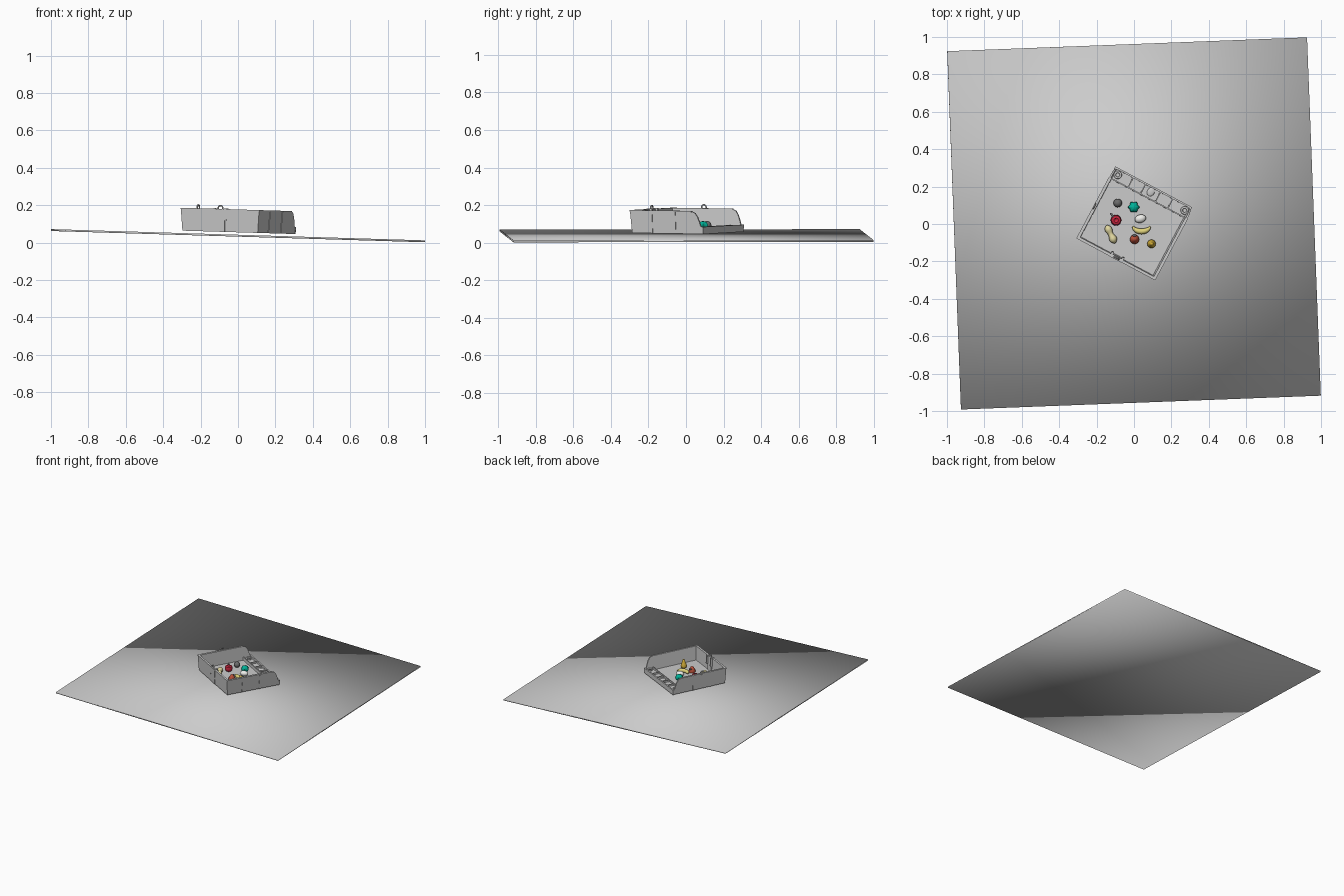
import bpy, bmesh, math
from mathutils import Matrix, Vector

if "Cube" in bpy.data.objects:
    bpy.data.objects.remove(bpy.data.objects["Cube"])

TILT = Matrix.Rotation(math.radians(1.72), 4, 'Y')
BOX = Matrix.Translation((0.003, 0.007, 0.055)) @ TILT @ Matrix.Rotation(math.radians(-28), 4, 'Z')


def mat(name, r, g, b):
    m = bpy.data.materials.new(name)
    m.diffuse_color = (r, g, b, 1)
    m.use_nodes = True
    m.node_tree.nodes["Principled BSDF"].inputs["Base Color"].default_value = m.diffuse_color
    return m


RED = mat("red", 0.6, 0.02, 0.05)
BERRY = mat("berry_red", 0.5, 0.08, 0.04)
YELLOW = mat("yellow", 0.75, 0.65, 0.2)
CREAM = mat("cream", 0.75, 0.68, 0.35)
GOLD = mat("gold", 0.65, 0.42, 0.04)
TEAL = mat("teal", 0.0, 0.45, 0.32)
DARK = mat("dark_grey", 0.15, 0.15, 0.15)
WHITE = mat("white", 0.85, 0.85, 0.82)


def finish(name, bm, matrix, material=None, angle=None):
    bmesh.ops.recalc_face_normals(bm, faces=bm.faces)
    me = bpy.data.meshes.new(name)
    bm.to_mesh(me)
    bm.free()
    ob = bpy.data.objects.new(name, me)
    bpy.context.collection.objects.link(ob)
    ob.matrix_world = matrix
    if material:
        me.materials.append(material)
    if angle:
        bpy.ops.object.select_all(action='DESELECT')
        ob.select_set(True)
        bpy.context.view_layer.objects.active = ob
        bpy.ops.object.shade_smooth_by_angle(angle=math.radians(angle))
    return ob


def flare(bm):
    # box walls lean outwards slightly towards the rim
    for v in bm.verts:
        k = v.co.z / 0.12 * 0.009
        if abs(v.co.x) > 0.2:
            v.co.x += math.copysign(k, v.co.x)
        if v.co.y < -0.18:
            v.co.y -= k


def block(name, x0, x1, y0, y1, z0, z1):
    bm = bmesh.new()
    bmesh.ops.create_cube(bm, size=1)
    for v in bm.verts:
        v.co = ((x0 + x1) / 2 + v.co.x * (x1 - x0), (y0 + y1) / 2 + v.co.y * (y1 - y0),
                (z0 + z1) / 2 + v.co.z * (z1 - z0))
    flare(bm)
    return finish(name, bm, BOX)


def ring(name, pos, rot, major, minor, n=20, k=8):
    bm = bmesh.new()
    grid = [[bm.verts.new(((major + minor * math.cos(b)) * math.cos(a),
                           (major + minor * math.cos(b)) * math.sin(a), minor * math.sin(b)))
             for b in [j * math.tau / k for j in range(k)]] for a in [i * math.tau / n for i in range(n)]]
    for i in range(n):
        for j in range(k):
            bm.faces.new((grid[i][j], grid[(i + 1) % n][j], grid[(i + 1) % n][(j + 1) % k], grid[i][(j + 1) % k]))
    return finish(name, bm, BOX @ Matrix.Translation(pos) @ rot, None, 60)


def lathe(name, x, y, profile, material, n=16, lobes=0, amp=0.0):
    # revolved food piece standing on the box floor; lobes ripple the outline
    bm = bmesh.new()
    rows = []
    for r, z in profile:
        row = []
        for i in range(n):
            a = i * math.tau / n
            q = r * (1 + amp * math.cos(lobes * a))
            row.append(bm.verts.new((q * math.cos(a), q * math.sin(a), z)))
        rows.append(row)
    for p, q in zip(rows, rows[1:]):
        for i in range(n):
            bm.faces.new((p[i], p[(i + 1) % n], q[(i + 1) % n], q[i]))
    bm.faces.new(rows[0])
    bm.faces.new(rows[-1])
    return finish(name, bm, Matrix.Translation((x, y, 0.069 - 0.03 * x)) @ TILT, material, 50)


def ball(name, x, y, h, size, material, turn=0.0):
    bm = bmesh.new()
    bmesh.ops.create_uvsphere(bm, u_segments=16, v_segments=10, radius=1)
    bmesh.ops.scale(bm, vec=size, verts=bm.verts)
    m = Matrix.Translation((x, y, 0.069 - 0.03 * x + h)) @ Matrix.Rotation(math.radians(turn), 4, 'Z')
    return finish(name, bm, m, material, 60)


def tube(name, pts, radii, material):
    # tapered tube through points lying flat
    bm = bmesh.new()
    rows = []
    P = [Vector(p) for p in pts]
    for i, (p, r) in enumerate(zip(P, radii)):
        d = (P[min(i + 1, len(P) - 1)] - P[max(i - 1, 0)]).normalized()
        s = d.cross(Vector((0, 0, 1))).normalized()
        up = s.cross(d)
        rows.append([bm.verts.new(p + r * (s * math.cos(a) + up * math.sin(a)))
                     for a in [k * math.tau / 10 for k in range(10)]])
    for p, q in zip(rows, rows[1:]):
        for i in range(10):
            bm.faces.new((p[i], p[(i + 1) % 10], q[(i + 1) % 10], q[i]))
    bm.faces.new(rows[0])
    bm.faces.new(rows[-1])
    return finish(name, bm, Matrix.Identity(4), material, 60)


# table top: thin tilted slab, smooth shaded throughout
bm = bmesh.new()
bmesh.ops.create_cube(bm, size=1)
bmesh.ops.scale(bm, vec=(1.926, 1.917, 0.01), verts=bm.verts)
for f in bm.faces:
    f.smooth = True
finish("table_top", bm, Matrix.Translation((0, 0.003, 0.037)) @ TILT @ Matrix.Rotation(math.radians(2.2), 4, 'Z'))

# box floor, front wall, back lip and divider
block("box_floor", -0.228, 0.228, -0.211, 0.217, 0, 0.012)
block("front_wall", -0.228, 0.228, -0.211, -0.201, 0, 0.12)
block("back_lip", -0.23, 0.23, 0.207, 0.217, 0, 0.038)
block("hinge_shelf", -0.222, 0.222, 0.15, 0.21, 0.01, 0.022)
block("divider", -0.222, 0.222, 0.146, 0.153, 0.01, 0.036)
for i, x in enumerate((-0.12, -0.045, 0.045, 0.12)):
    block(f"shelf_rib_{i}", x - 0.003, x + 0.003, 0.15, 0.21, 0.02, 0.035)

# side walls with the swept-down rear end
side = [(-0.211, 0), (0.217, 0), (0.217, 0.036), (0.203, 0.04), (0.196, 0.062),
        (0.185, 0.09), (0.17, 0.112), (0.15, 0.12), (-0.211, 0.12)]
for name, s in (("left_wall", -1), ("right_wall", 1)):
    bm = bmesh.new()
    face = bm.faces.new([bm.verts.new((s * 0.228, y, z)) for y, z in side])
    ext = bmesh.ops.extrude_face_region(bm, geom=[face])
    bmesh.ops.translate(bm, vec=(-s * 0.01, 0, 0), verts=[g for g in ext["geom"] if isinstance(g, bmesh.types.BMVert)])
    flare(bm)
    finish(name, bm, BOX)
    # raised rim and upright ribs on each side
    block(name + "_rim", min(s * 0.214, s * 0.23), max(s * 0.214, s * 0.23), -0.211, 0.15, 0.115, 0.122)
    for i, y in enumerate((-0.09, 0.05)):
        block(f"{name}_rib_{i}", min(s * 0.227, s * 0.231), max(s * 0.227, s * 0.231), y - 0.004, y + 0.004, 0, 0.12)

# front rim and latch
block("front_rim", -0.229, 0.229, -0.213, -0.198, 0.115, 0.122)
block("latch_plate", -0.03, 0.03, -0.214, -0.196, 0, 0.122)
for i, x in enumerate((-0.032, 0.032)):
    block(f"latch_post_{i}", x - 0.006, x + 0.006, -0.215, -0.185, 0.06, 0.125)

# rings: on the front and left rims, and flat hinge rings on the rear shelf
ring("front_ring", (0, -0.214, 0.126), Matrix.Rotation(math.pi / 2, 4, 'X'), 0.014, 0.004)
ring("left_ring", (-0.235, -0.025, 0.126), Matrix.Rotation(math.pi / 2, 4, 'Y'), 0.014, 0.004)
for i, x in enumerate((-0.2, 0.205)):
    ring(f"hinge_ring_{i}", (x, 0.183, 0.028), Matrix.Identity(4), 0.016, 0.006)
ball("shelf_button", 0.09, 0.172, 0.012, (0.02, 0.025, 0.006), None, -28)

# food pieces
ball("grey_ball", -0.087, 0.112, 0.022, (0.023, 0.023, 0.022), DARK)
lathe("green_vegetable", -0.002, 0.09, [(0.012, 0), (0.022, 0.01), (0.028, 0.024), (0.02, 0.04), (0.006, 0.045)], TEAL, 24, 6, 0.12)
ball("egg", 0.034, 0.028, 0.02, (0.031, 0.022, 0.02), WHITE, 15)
lathe("apple", -0.097, 0.02, [(0.01, 0), (0.023, 0.008), (0.029, 0.025), (0.024, 0.042), (0.012, 0.046), (0.004, 0.04)], RED)
ball("apple_leaf", -0.117, 0.047, 0.04, (0.016, 0.006, 0.004), DARK, 130)
ball("apple_stem", -0.1, 0.03, 0.05, (0.003, 0.003, 0.01), DARK)
lathe("strawberry", 0.003, -0.082, [(0.024, 0), (0.025, 0.01), (0.02, 0.025), (0.011, 0.038), (0.003, 0.046)], BERRY)
ball("strawberry_leaf", 0.003, -0.06, 0.03, (0.012, 0.008, 0.005), DARK)
lathe("pear", 0.093, -0.106, [(0.01, 0), (0.02, 0.006), (0.023, 0.02), (0.018, 0.035), (0.012, 0.05), (0.009, 0.064), (0.003, 0.07)], GOLD)
arc = [math.radians(200 + 140 * i / 10) for i in range(11)]
tube("banana", [(0.04 + 0.05 * math.cos(a), 0.0 + 0.04 * math.sin(a), 0.084) for a in arc],
     [0.004, 0.009, 0.012, 0.014, 0.015, 0.015, 0.015, 0.014, 0.012, 0.008, 0.004], YELLOW)
tube("peanut", [(-0.147 + 0.046 * t, -0.008 - 0.094 * t, 0.092) for t in [i / 10 for i in range(11)]],
     [0.005, 0.016, 0.02, 0.019, 0.015, 0.014, 0.016, 0.02, 0.021, 0.016, 0.005], CREAM)
